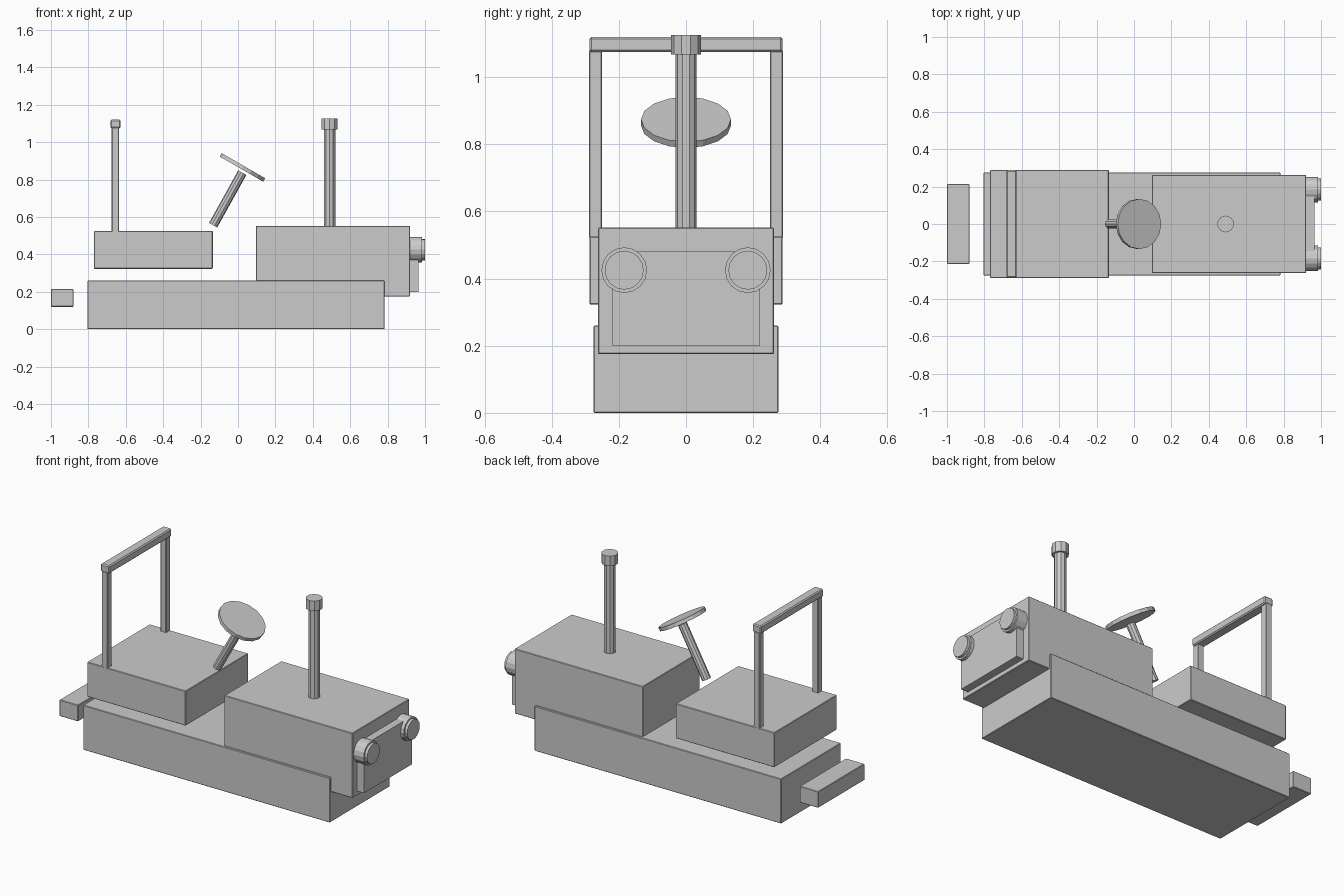
import bpy
from math import radians
from mathutils import Vector

cube = bpy.data.objects.get("Cube")
if cube:
    bpy.data.objects.remove(cube, do_unlink=True)

# Single plain grey
grey = bpy.data.materials.new("plain_grey")
grey.use_nodes = True
colour = (0.6, 0.6, 0.6, 1)
grey.diffuse_color = colour
grey.node_tree.nodes["Principled BSDF"].inputs["Base Color"].default_value = colour


def finish(name, bevel=0):
    obj = bpy.context.object
    obj.name = name
    obj.data.materials.append(grey)
    if bevel:
        mod = obj.modifiers.new("edge_bevel", "BEVEL")
        mod.width = bevel
        mod.segments = 1
    return obj


def box(name, x, y, z, bevel=0.003):
    """Box from (low, high) ranges on each axis."""
    ranges = (x, y, z)
    bpy.ops.mesh.primitive_cube_add(size=1, location=[(a + b) / 2 for a, b in ranges])
    obj = bpy.context.object
    obj.scale = [b - a for a, b in ranges]
    bpy.ops.object.transform_apply(location=False, rotation=False, scale=True)
    return finish(name, bevel)


def rod(name, start, end, radius, sides):
    """Cylinder between two points."""
    start, end = Vector(start), Vector(end)
    axis = end - start
    bpy.ops.mesh.primitive_cylinder_add(
        vertices=sides, radius=radius, depth=axis.length, location=(start + end) / 2,
        rotation=axis.to_track_quat("Z", "Y").to_euler())
    return finish(name)


# Body blocks
box("chassis", (-0.805, 0.783), (-0.275, 0.275), (0, 0.26))
box("hood", (0.095, 0.92), (-0.262, 0.262), (0.175, 0.552))
box("grille", (0.91, 0.965), (-0.22, 0.22), (0.2, 0.48), 0)
box("seat_platform", (-0.77, -0.135), (-0.288, 0.288), (0.323, 0.525))
box("rear_hitch", (-1, -0.88), (-0.213, 0.213), (0.12, 0.215))

# Roll bar
for side, s in (("left", 1), ("right", -1)):
    box(side + "_roll_bar_post", (-0.675, -0.637),
        sorted((s * 0.25, s * 0.289)), (0.52, 1.08))
box("roll_bar_crosspiece", (-0.683, -0.627), (-0.288, 0.288), (1.074, 1.12), 0.006)

# Exhaust stack
rod("exhaust_pipe", (0.49, 0, 0.54), (0.49, 0, 1.07), 0.032, 10)
rod("exhaust_cap", (0.49, 0, 1.068), (0.49, 0, 1.126), 0.045, 10)

# Steering column and wheel share one tilted axis
rod("steering_column", (-0.133, 0, 0.556), (0.023, 0, 0.837), 0.025, 10)
bpy.ops.mesh.primitive_cylinder_add(vertices=16, radius=0.134, depth=0.021,
                                    location=(0.024, 0, 0.865),
                                    rotation=(0, radians(30), 0))
finish("steering_wheel")

# Headlights
for side, s in (("left", 1), ("right", -1)):
    y = s * 0.184
    rod(side + "_headlight_housing", (0.915, y, 0.425), (0.985, y, 0.425), 0.068, 16)
    rod(side + "_headlight_lens", (0.98, y, 0.425), (1, y, 0.425), 0.058, 16)
